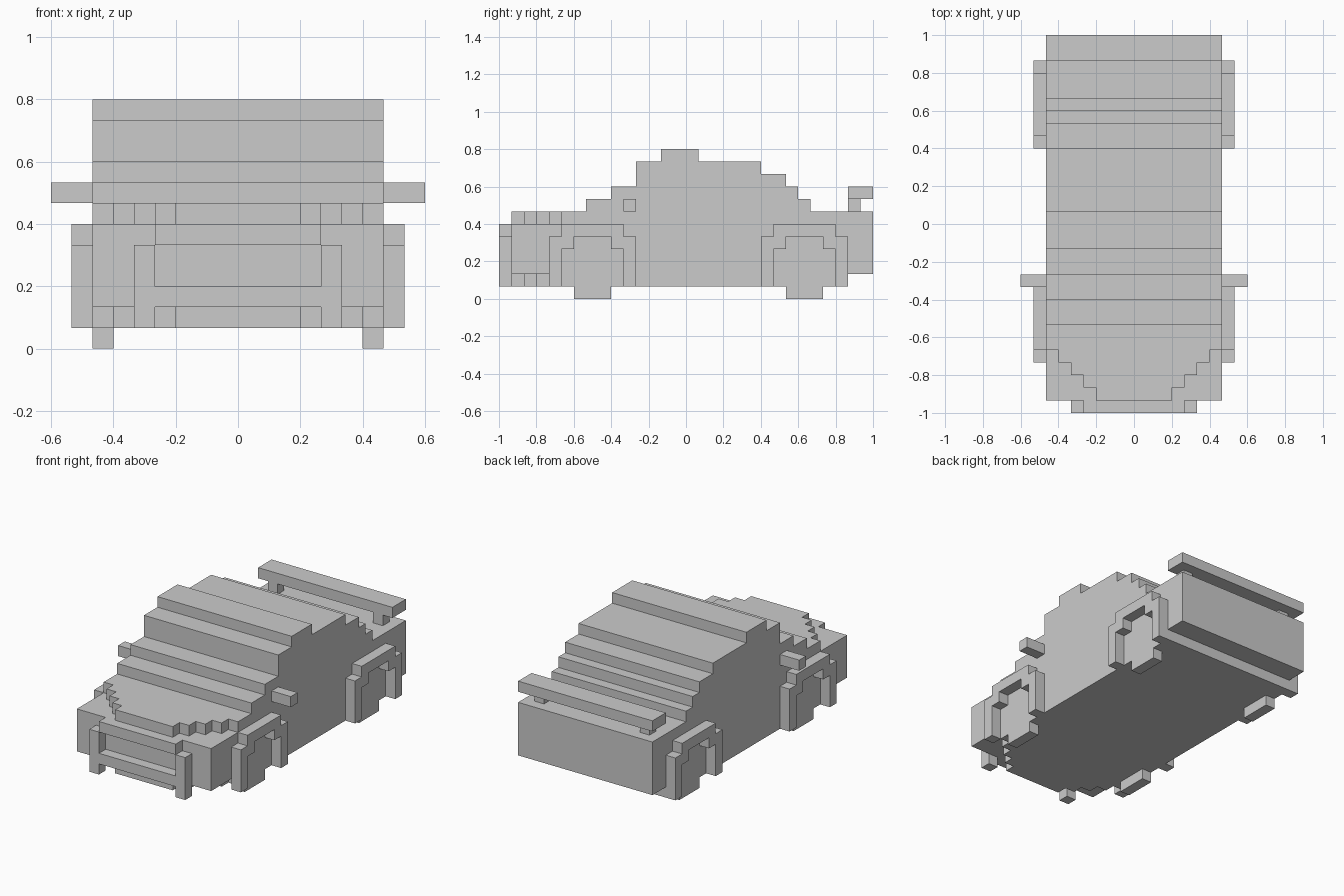
import bpy, bmesh

if "Cube" in bpy.data.objects:
    bpy.data.objects.remove(bpy.data.objects["Cube"])

U = 1 / 15  # one block of the stepped design


def extrude(name, pts, axis, lo, hi):
    """Prism in block units: 'x' takes (y, z) points, 'z' takes (x, y) points."""
    def place(p, d):
        v = (d, p[0], p[1]) if axis == 'x' else (p[0], p[1], d)
        return [c * U for c in v]
    bm = bmesh.new()
    a = [bm.verts.new(place(p, lo)) for p in pts]
    b = [bm.verts.new(place(p, hi)) for p in pts]
    bm.faces.new(a)
    bm.faces.new(b[::-1])
    n = len(pts)
    for i in range(n):
        j = (i + 1) % n
        bm.faces.new((a[i], b[i], b[j], a[j]))
    bmesh.ops.recalc_face_normals(bm, faces=bm.faces)
    me = bpy.data.meshes.new(name)
    bm.to_mesh(me)
    bm.free()
    ob = bpy.data.objects.new(name, me)
    bpy.context.collection.objects.link(ob)
    return ob


def box(name, x0, x1, y0, y1, z0, z1):
    return extrude(name, [(x0, y0), (x1, y0), (x1, y1), (x0, y1)], 'z', z0, z1)


# Body: stepped side silhouette across the full width
body = extrude("car_body", [
    (-14, 1), (13, 1), (13, 2), (15, 2), (15, 7), (10, 7), (10, 8), (9, 8),
    (9, 9), (8, 9), (8, 10), (6, 10), (6, 11), (1, 11), (1, 12), (-2, 12),
    (-2, 11), (-4, 11), (-4, 9), (-6, 9), (-6, 8), (-8, 8), (-8, 7), (-14, 7),
], 'x', -7, 7)

# Stepped corners cut from the hood layer and the floor layer at the nose
corner = [(3, -15), (8, -15), (8, -10), (6, -10), (6, -11), (5, -11),
          (5, -12), (4, -12), (4, -13), (3, -13)]
for s in (-1, 1):
    for lo, hi in ((6, 8), (0, 2)):
        cutter = extrude("nose_cutter", [(s * x, y) for x, y in corner], 'z', lo, hi)
        cutter.hide_render = True
        mod = body.modifiers.new("nose_cut", 'BOOLEAN')
        mod.operation = 'DIFFERENCE'
        mod.solver = 'EXACT'
        mod.object = cutter
        bpy.context.view_layer.objects.active = body
        bpy.ops.object.modifier_apply(modifier=mod.name)
        bpy.data.objects.remove(cutter)

# Wheel arch outline, starting at y = 0
arch = [(0, 1), (0, 5), (1, 5), (1, 6), (6, 6), (6, 5), (7, 5), (7, 1),
        (6, 1), (6, 4), (5, 4), (5, 5), (2, 5), (2, 4), (1, 4), (1, 1)]

for s, side in ((-1, "left"), (1, "right")):
    def side_box(name, x0, x1, *rest):
        return box(f"{side}_{name}", min(s * x0, s * x1), max(s * x0, s * x1), *rest)

    # Wheel arches and the wheels showing below the floor
    for y, end in ((-11, "front"), (6, "rear")):
        extrude(f"{side}_{end}_wheel_arch", [(y + p, z) for p, z in arch], 'x',
                min(7 * s, 8 * s), max(7 * s, 8 * s))
        side_box(f"{end}_wheel", 6, 7, y + 2, y + 5, 0, 1)
    # Mirror, spoiler strut, bumper post
    side_box("mirror", 7, 9, -5, -4, 7, 8)
    side_box("spoiler_strut", 5, 6, 13, 14, 7, 8)
    side_box("bumper_post", 4, 5, -15, -14, 1, 5)

# Spoiler wing and front bumper bars
box("spoiler_wing", -7, 7, 13, 15, 8, 9)
box("upper_bumper_bar", -4, 4, -15, -14, 5, 6)
box("lower_bumper_bar", -4, 4, -15, -14, 2, 3)
